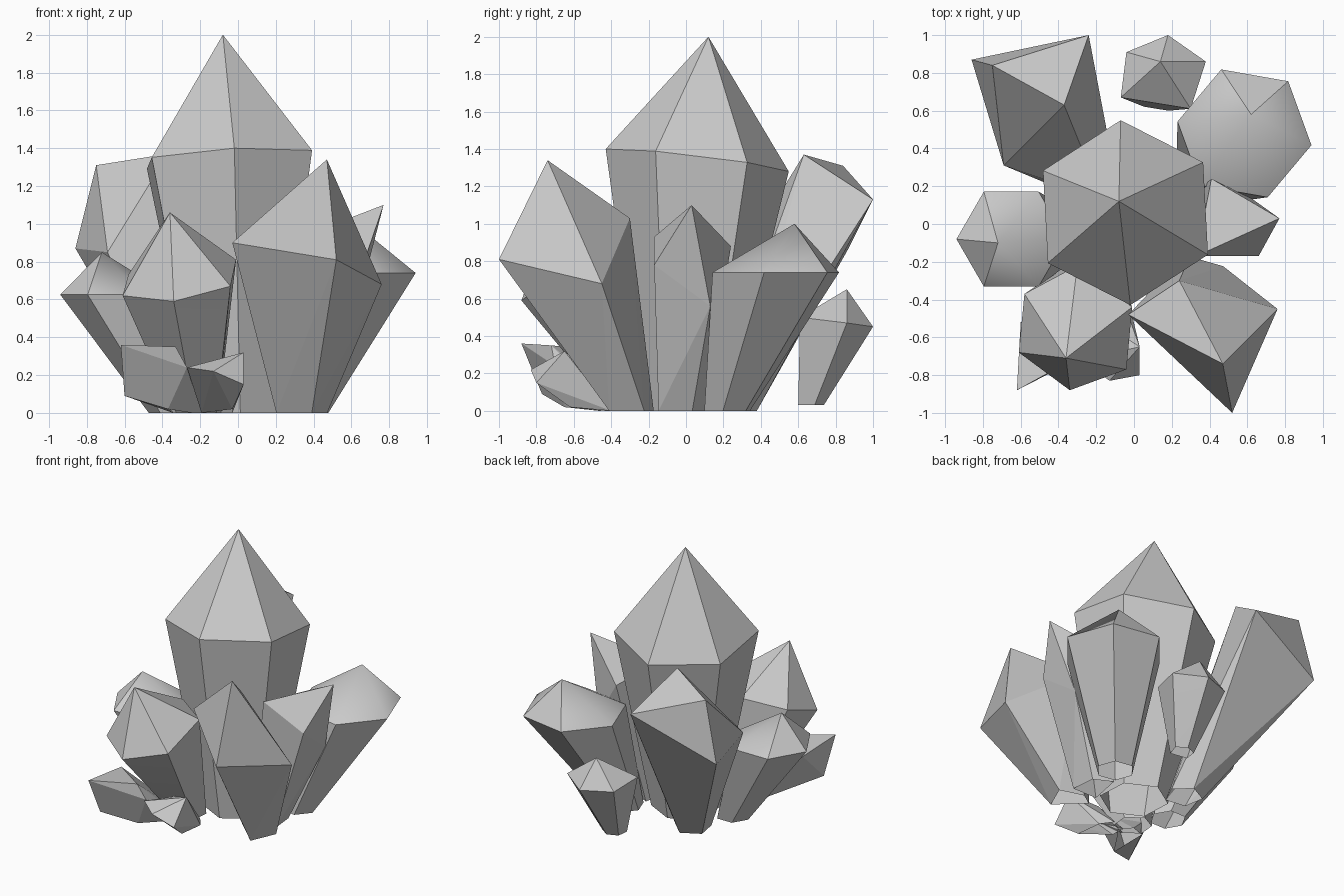
import bpy, bmesh
from math import cos, sin, radians

if "Cube" in bpy.data.objects:
    bpy.data.objects.remove(bpy.data.objects["Cube"])


def ring(cx, cy, z, r, n=6, phase=0, sx=0, sy=0):
    """Regular polygon; sx and sy tilt its plane."""
    pts = []
    for i in range(n):
        a = radians(phase + 360 * i / n)
        x, y = r * cos(a), r * sin(a)
        pts.append((cx + x, cy + y, z + sx * x + sy * y))
    return pts


def foot(shoulder, cx, cy, scale, z=0):
    """Flat base: the shoulder outline shrunk around a new centre."""
    n = len(shoulder)
    mx = sum(p[0] for p in shoulder) / n
    my = sum(p[1] for p in shoulder) / n
    return [(cx + scale * (p[0] - mx), cy + scale * (p[1] - my), z) for p in shoulder]


def crystal(name, points, smooth=False):
    """Convex faceted crystal around its points, left open at the base."""
    bm = bmesh.new()
    for p in points:
        bm.verts.new(p)
    res = bmesh.ops.convex_hull(bm, input=bm.verts[:])
    loose = {g for g in res["geom_interior"] + res["geom_unused"]
             if isinstance(g, bmesh.types.BMVert)}
    bmesh.ops.delete(bm, geom=list(loose), context='VERTS')
    bmesh.ops.dissolve_limit(bm, angle_limit=radians(2),
                             verts=bm.verts[:], edges=bm.edges[:])
    bmesh.ops.recalc_face_normals(bm, faces=bm.faces[:])
    bottom = [f for f in bm.faces if f.normal.z < -.98]
    bmesh.ops.delete(bm, geom=bottom, context='FACES')
    mesh = bpy.data.meshes.new(name)
    bm.to_mesh(mesh)
    bm.free()
    if smooth:
        mesh.shade_smooth()
        mesh.set_sharp_from_angle(angle=radians(40))
    ob = bpy.data.objects.new(name, mesh)
    bpy.context.collection.objects.link(ob)


# Tall centre crystal
s = ring(-.045, .06, 1.34, .49, 6, 33, .05, -.12)
crystal("centre_crystal", s + foot(s, 0, 0, .48) + [(-.08, .12, 2)])

# Front right crystal, four-sided
s = [(-.03, -.48, .90), (.52, -1, .81), (.76, -.45, .68), (.24, -.30, 1.03)]
crystal("front_right_crystal", s + foot(s, .34, -.26, .34) + [(.47, -.74, 1.34)])

# Right crystal, slanted four-sided
s = [(.33, -.17, .93), (.66, -.17, .78), (.63, .13, .56), (.41, .24, .88)]
crystal("right_crystal", s + foot(s, .32, -.04, .6) + [(.77, .03, 1.1)])

# Back right crystal
s = ring(.585, .48, .74, .36, 6, -10)
crystal("back_right_crystal", s + foot(s, .35, .22, .36) + [(.62, .58, 1)], True)

# Small back crystal, five-sided
s = [(.18, 1, .45), (-.04, .91, .46), (-.07, .67, .49), (.30, .61, .5), (.38, .86, .47)]
crystal("small_back_crystal", s + foot(s, .13, .67, .35, .03) + [(.14, .86, .65)], True)

# Back left crystal with a chisel-shaped top
s = [(-.86, .87, .87), (-.24, 1, 1.13), (-.69, .31, .85),
     (-.75, .84, 1.31), (-.37, .63, 1.37)]
crystal("back_left_crystal", s + ring(-.23, .25, 0, .13, 5, 10))

# Left crystal
s = ring(-.65, -.08, .625, .29)
crystal("left_crystal", s + foot(s, -.35, -.06, .42) + [(-.72, -.10, .85)], True)

# Front left crystal
s = [(-.34, -.88, .59), (-.61, -.68, .62), (-.58, -.37, .73),
     (-.30, -.22, .80), (-.01, -.44, .81), (-.04, -.77, .67)]
crystal("front_left_crystal", s + foot(s, -.22, -.27, .38) + [(-.36, -.71, 1.06)], True)

# Two low crystals at the front
s = [(-.62, -.88, .36), (-.33, -.72, .35), (-.27, -.70, .24),
     (-.60, -.77, .09), (-.37, -.65, .02), (-.60, -.52, .33)]
crystal("low_front_left_crystal", s + ring(-.27, -.38, 0, .09, 5))
s = [(.03, -.65, .32), (-.27, -.72, .24), (-.13, -.83, .22),
     (.03, -.80, .15), (-.03, -.62, .02), (-.14, -.54, .24)]
crystal("low_front_crystal", s + ring(-.12, -.40, 0, .09, 5))
